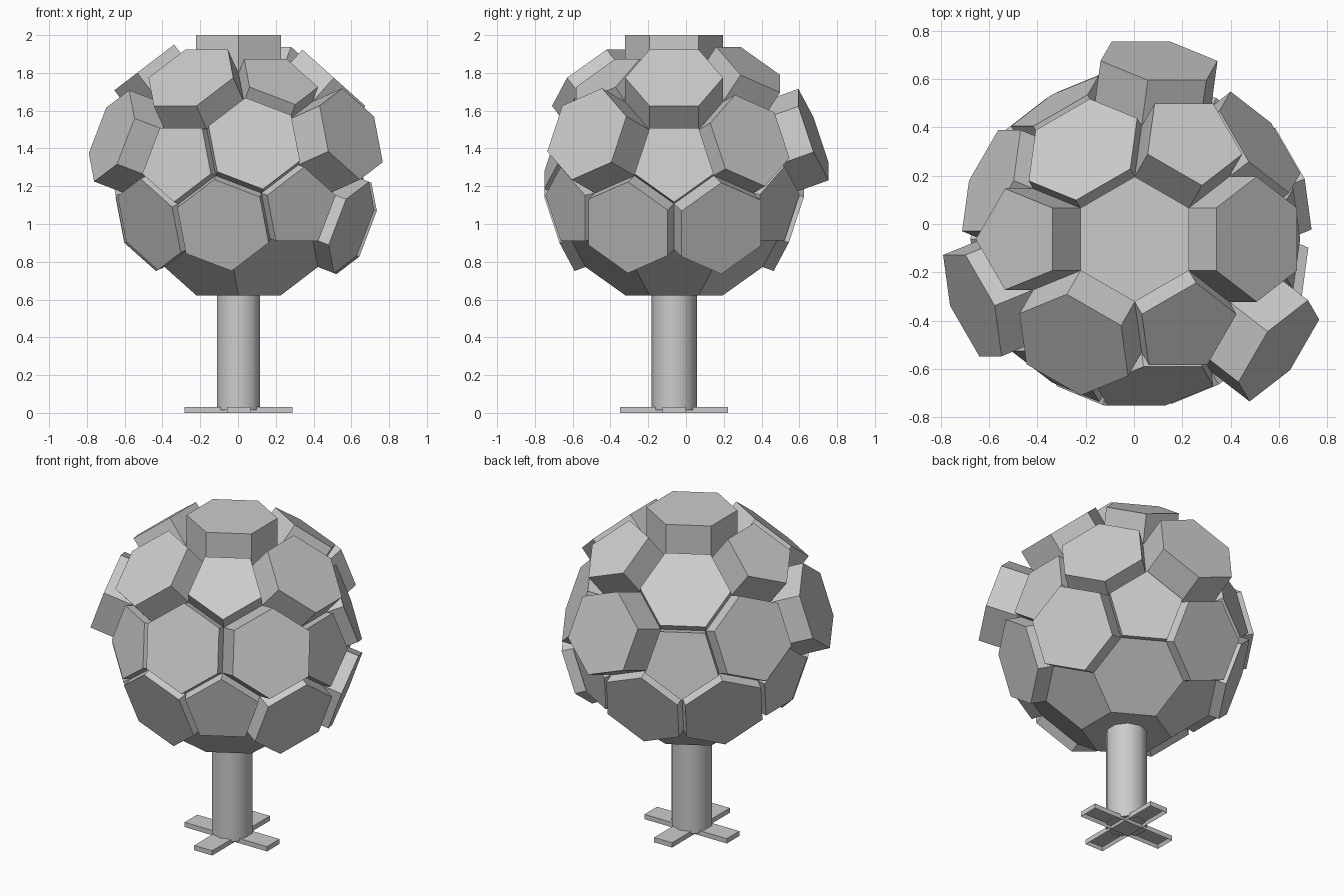
import bpy, bmesh, math
from mathutils import Vector, Matrix

cube = bpy.data.objects.get("Cube")
if cube:
    bpy.data.objects.remove(cube, do_unlink=True)

AXIS = Vector((0.003, -0.063, 0))   # vertical axis of the whole model
CENTRE_Z = 1.21                     # middle of the faceted crown
EDGE = 0.259                        # edge length of every facet

grey = bpy.data.materials.new("plain grey")
grey.use_nodes = True
COLOUR = (0.6, 0.6, 0.6, 1)
grey.diffuse_color = COLOUR
grey.node_tree.nodes["Principled BSDF"].inputs["Base Color"].default_value = COLOUR


def finish(bm, name, location):
    """Turn a bmesh into a named, coloured object."""
    bmesh.ops.recalc_face_normals(bm, faces=bm.faces)
    mesh = bpy.data.meshes.new(name)
    bm.to_mesh(mesh)
    bm.free()
    mesh.materials.append(grey)
    obj = bpy.data.objects.new(name, mesh)
    obj.location = location
    bpy.context.collection.objects.link(obj)
    return obj


def direction(polar, azimuth):
    p, a = math.radians(polar), math.radians(azimuth)
    return Vector((math.sin(p) * math.cos(a), math.sin(p) * math.sin(a), math.cos(p)))


def truncated_icosahedron():
    """Solid of pentagons and hexagons with a hexagon facing straight up."""
    ico = bmesh.new()
    bmesh.ops.create_icosphere(ico, subdivisions=1, radius=3 * EDGE * 0.95106)
    ico.faces.ensure_lookup_table()
    normal = ico.faces[0].calc_center_median().normalized()
    up = normal.rotation_difference(Vector((0, 0, 1))).to_matrix()
    bmesh.ops.transform(ico, matrix=up.to_4x4(), verts=ico.verts)
    top = max(ico.verts, key=lambda v: v.co.z).co
    turn = math.radians(60) - math.atan2(top.y, top.x)
    bmesh.ops.rotate(ico, matrix=Matrix.Rotation(turn, 3, 'Z'), verts=ico.verts)

    bm = bmesh.new()
    for e in ico.edges:
        a, b = (v.co for v in e.verts)
        for t in (1 / 3, 2 / 3):
            bm.verts.new(a.lerp(b, t))
    ico.free()
    bmesh.ops.convex_hull(bm, input=bm.verts)
    bmesh.ops.dissolve_limit(bm, angle_limit=math.radians(5),
                             verts=bm.verts, edges=bm.edges)
    bmesh.ops.recalc_face_normals(bm, faces=bm.faces)
    return bm


# Rings of raised facets: polar angle, then azimuth -> distance from centre
RINGS = {
    0: {0: 0.79},
    37.38: {60: 0.78, 180: 0.795, 300: 0.70},
    41.81: {0: 0.757, 120: 0.643, 240: 0.757},
    70.53: {38: 0.695, 82: 0.79, 158: 0.68, 202: 0.77, 278: 0.65, 322: 0.80},
    79.19: {0: 0.655, 120: 0.66, 240: 0.655},
    100.81: {60: 0.645, 180: 0.65, 300: 0.665},
    109.47: {22: 0.70, 98: 0.65, 142: 0.65, 218: 0.635, 262: 0.65, 338: 0.685},
}
TARGETS = [(direction(p, a), d) for p, ring in RINGS.items() for a, d in ring.items()]

# Crown: every facet pushed straight out to its own height
bm = truncated_icosahedron()
for face in list(bm.faces):
    n = face.normal.copy()
    target, distance = max(TARGETS, key=lambda t: t[0].dot(n))
    if target.dot(n) < 0.99:
        continue                    # underside facets stay flush
    lift = distance - face.calc_center_median().dot(n)
    out = bmesh.ops.extrude_discrete_faces(bm, faces=[face])["faces"][0]
    # Discrete extrusion builds the walls; move the cap outwards
    bmesh.ops.translate(bm, vec=n * lift, verts=out.verts)
finish(bm, "crown", AXIS + Vector((0, 0, CENTRE_Z)))

# Post: ten-sided column, softly shaded
bm = bmesh.new()
bmesh.ops.create_cone(bm, cap_ends=True, segments=10, radius1=0.12, radius2=0.12, depth=0.62)
bmesh.ops.rotate(bm, matrix=Matrix.Rotation(math.radians(90), 3, 'Z'), verts=bm.verts)
# Put a corner on the front-back line
corner = bm.verts[:][0].co
snap = math.radians(90) - math.atan2(corner.y, corner.x)
bmesh.ops.rotate(bm, matrix=Matrix.Rotation(snap, 3, 'Z'), verts=bm.verts)
post = finish(bm, "post", AXIS + Vector((0, 0, 0.325)))
bpy.ops.object.select_all(action='DESELECT')
post.select_set(True)
bpy.context.view_layer.objects.active = post
bpy.ops.object.shade_smooth_by_angle(angle=math.radians(45))

# Foot: a cross of four arms, hollow underneath, around a solid middle
HALF_WIDTH, REACH, THICK = 0.0625, 0.286, 0.03


def box(name, x0, x1, angle=0, hollow=False):
    bm = bmesh.new()
    bmesh.ops.create_cube(bm, size=1)
    bmesh.ops.scale(bm, vec=(x1 - x0, 2 * HALF_WIDTH, THICK), verts=bm.verts)
    bmesh.ops.translate(bm, vec=((x0 + x1) / 2, 0, THICK / 2), verts=bm.verts)
    if hollow:
        bm.normal_update()
        under = [f for f in bm.faces if f.normal.z < -0.9]
        bmesh.ops.inset_region(bm, faces=under, thickness=0.015)
        bmesh.ops.translate(bm, vec=(0, 0, 0.02), verts=under[0].verts)
    bmesh.ops.rotate(bm, matrix=Matrix.Rotation(angle, 3, 'Z'), verts=bm.verts)
    finish(bm, name, AXIS)


box("foot_middle", -HALF_WIDTH, HALF_WIDTH)
for i, side in enumerate(("left", "back", "right", "front")):
    box("foot_arm_" + side, HALF_WIDTH, REACH, i * math.pi / 2, hollow=True)
